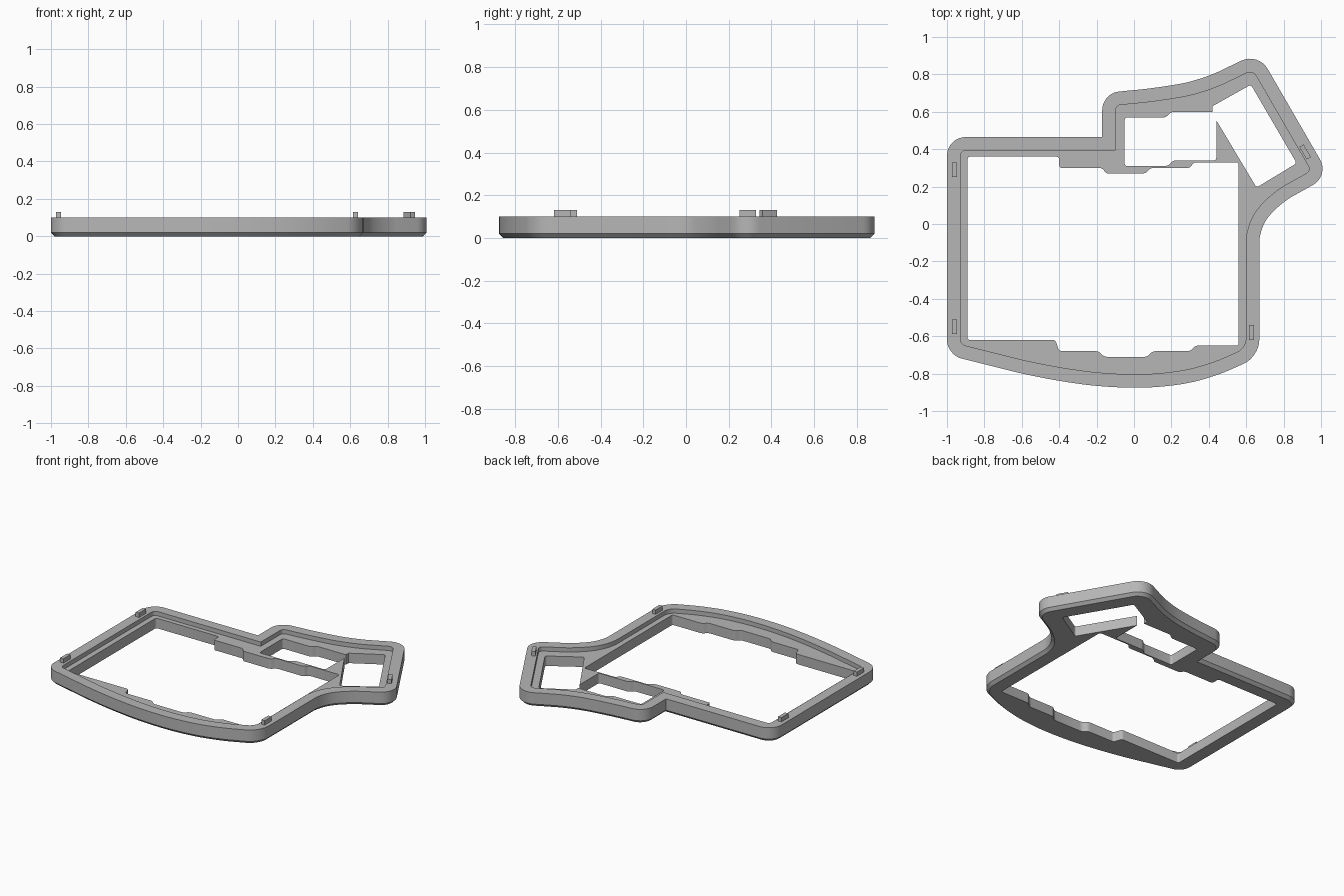
import bpy, bmesh, math
from mathutils import Vector

cube = bpy.data.objects.get("Cube")
if cube:
    bpy.data.objects.remove(cube, do_unlink=True)

grey = bpy.data.materials.new("case grey")
grey.use_nodes = True
grey.diffuse_color = (0.47, 0.47, 0.47, 1)
grey.node_tree.nodes["Principled BSDF"].inputs["Base Color"].default_value = (0.47, 0.47, 0.47, 1)

RIM_TOP, LEDGE, CHAMFER, RIM_WIDTH = 0.1, 0.07, 0.02, 0.072


def rounded(corners, steps):
    """Polygon of (x, y, tangent length) corners, each blended to a curve."""
    out, n = [], len(corners)
    for i, (x, y, t) in enumerate(corners):
        p = Vector((x, y))
        if t == 0:
            out.append(p)
            continue
        a = Vector(corners[i - 1][:2]) - p
        b = Vector(corners[(i + 1) % n][:2]) - p
        d = min(t, a.length * 0.45, b.length * 0.45)
        a, b = a.normalized() * d, b.normalized() * d
        for s in range(steps + 1):
            u = s / steps
            v = 1 - u
            wa = v ** 3 + 1.35 * v * v * u
            wb = u ** 3 + 1.35 * u * u * v
            out.append(p + a * wa + b * wb)
    return out


def inset(pts, dist):
    """Mitred inward offset of a clockwise loop."""
    out, n = [], len(pts)
    for i, p in enumerate(pts):
        e = (p - pts[i - 1]).normalized()
        f = (pts[(i + 1) % n] - p).normalized()
        n1, n2 = Vector((e.y, -e.x)), Vector((f.y, -f.x))
        out.append(p + (n1 + n2) * dist / (1 + n1.dot(n2)))
    return out


def add_loop(bm, pts, z):
    vs = [bm.verts.new((p.x, p.y, z)) for p in pts]
    return vs, [bm.edges.new((v, vs[(i + 1) % len(vs)])) for i, v in enumerate(vs)]


def bridge(bm, lo, hi):
    n = len(lo)
    for i in range(n):
        j = (i + 1) % n
        bm.faces.new((lo[i], lo[j], hi[j], hi[i]))


def finish(name, bm):
    bmesh.ops.recalc_face_normals(bm, faces=bm.faces[:])
    mesh = bpy.data.meshes.new(name)
    bm.to_mesh(mesh)
    bm.free()
    mesh.materials.append(grey)
    ob = bpy.data.objects.new(name, mesh)
    bpy.context.collection.objects.link(ob)
    return ob


# Outer outline, clockwise from the back left corner
outline = rounded([
    (-1, .465, .1), (-.17, .465, 0), (-.17, .7, .09), (.12, .727, .12),
    (.36, .77, .12), (.664, .917, .1), (1.045, .258, .1), (.78, .11, .08),
    (.67, -.02, .08), (.67, -.71, .09), (.4, -.83, .14), (.15, -.875, .12),
    (-.15, -.875, .14), (-.5, -.825, .17), (-1, -.7, .08)], 8)

# Main opening, with staggered steps along the back and front
R = .014
main_hole = rounded([(x, y, R) for x, y in (
    (-.89, .36), (-.4, .36), (-.4, .3), (-.17, .3), (-.15, .27), (.06, .27),
    (.09, .3), (.3, .3), (.32, .33), (.56, .33), (.56, -.65), (.33, -.65),
    (.3, -.68), (.1, -.68), (.07, -.71), (-.16, -.71), (-.19, -.68),
    (-.4, -.68), (-.42, -.62), (-.89, -.62))], 4)

# Side opening, with a sharp tongue between its two bays
side_hole = rounded([
    (-.05, .57, R), (.17, .57, R), (.2, .6, R), (.42, .6, 0), (.42, .63, 0),
    (.625, .745, R), (.87, .325, R), (.655, .195, R), (.44, .555, 0),
    (.44, .34, R), (.21, .34, R), (.18, .31, R), (-.05, .31, R)], 4)

# Frame: chamfered base, outer wall, raised rim and recessed ledge
bm = bmesh.new()
lip = inset(outline, RIM_WIDTH)
rings = [add_loop(bm, pts, z) for pts, z in (
    (inset(outline, CHAMFER), 0), (outline, CHAMFER), (outline, RIM_TOP),
    (lip, RIM_TOP), (lip, LEDGE))]
for lower, upper in zip(rings, rings[1:]):
    bridge(bm, lower[0], upper[0])
base_edges, ledge_edges = list(rings[0][1]), list(rings[-1][1])
for hole in (main_hole, side_hole):
    low, high = add_loop(bm, hole, 0), add_loop(bm, hole, LEDGE)
    bridge(bm, low[0], high[0])
    base_edges += low[1]
    ledge_edges += high[1]
for edges, normal in ((base_edges, (0, 0, -1)), (ledge_edges, (0, 0, 1))):
    bmesh.ops.triangle_fill(bm, edges=edges, use_beauty=True, normal=normal)
frame = finish("case_frame", bm)
bpy.ops.object.select_all(action='DESELECT')
frame.select_set(True)
bpy.context.view_layer.objects.active = frame
bpy.ops.object.shade_smooth_by_angle(angle=math.radians(25))

# Alignment pegs standing on the rim
for name, x, y, turn in (("back_right_peg", -.96, .29, 0),
                         ("front_right_peg", -.96, -.55, 0),
                         ("front_left_peg", .628, -.58, 0),
                         ("back_left_peg", .915, .385, 30)):
    bm = bmesh.new()
    bmesh.ops.create_cube(bm, size=1)
    bmesh.ops.scale(bm, vec=(.026, .078, .05), verts=bm.verts[:])
    peg = finish(name, bm)
    peg.location = (x, y, .105)
    peg.rotation_euler.z = math.radians(turn)
